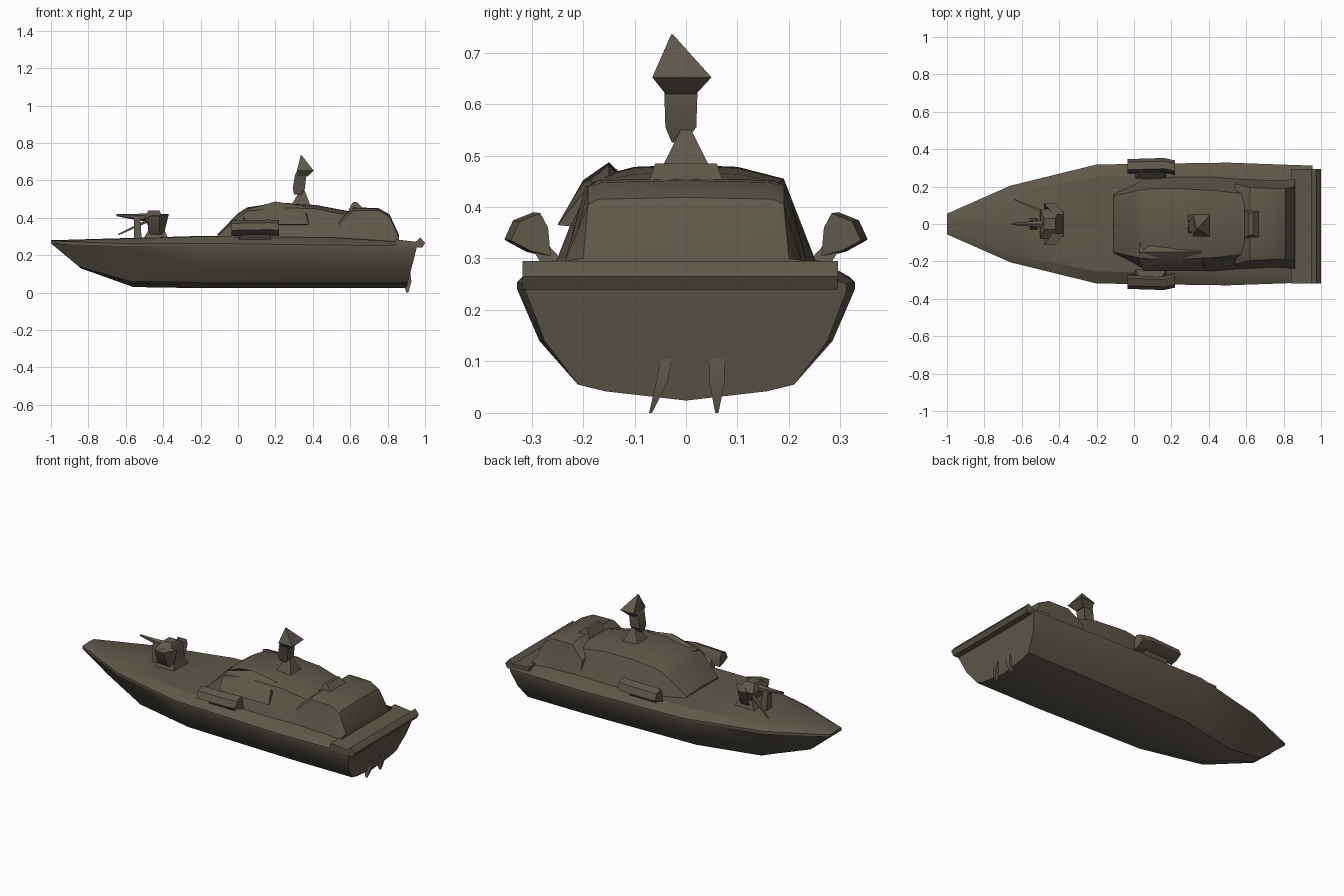
import bpy, bmesh, math
from mathutils import Vector

if "Cube" in bpy.data.objects:
    bpy.data.objects.remove(bpy.data.objects["Cube"])

paint = bpy.data.materials.new("olive_grey")
paint.diffuse_color = (0.115, 0.10, 0.07, 1)
paint.use_nodes = True
paint.node_tree.nodes["Principled BSDF"].inputs["Base Color"].default_value = paint.diffuse_color


def loft(name, rings, smooth=28):
    """Skin equal-length closed rings and cap both ends."""
    bm = bmesh.new()
    vs = [[bm.verts.new(p) for p in r] for r in rings]
    n = len(vs[0])
    for a, b in zip(vs, vs[1:]):
        for i in range(n):
            j = (i + 1) % n
            bm.faces.new((a[i], a[j], b[j], b[i]))
    bm.faces.new(vs[0])
    bm.faces.new(vs[-1])
    bmesh.ops.remove_doubles(bm, verts=bm.verts, dist=1e-5)
    bmesh.ops.recalc_face_normals(bm, faces=bm.faces)
    me = bpy.data.meshes.new(name)
    bm.to_mesh(me)
    bm.free()
    ob = bpy.data.objects.new(name, me)
    bpy.context.collection.objects.link(ob)
    me.materials.append(paint)
    bpy.ops.object.select_all(action='DESELECT')
    ob.select_set(True)
    bpy.context.view_layer.objects.active = ob
    bpy.ops.object.shade_smooth_by_angle(angle=math.radians(smooth))
    return ob


def mirror_ring(half):
    """Half section in +y (ends may lie on y=0) to a full ring."""
    return half + [(x, -y, z) for x, y, z in reversed(half) if abs(y) > 1e-6]


def rect(cx, cy, z, sx, sy):
    return [(cx + a * sx / 2, cy + b * sy / 2, z)
            for a, b in ((-1, -1), (1, -1), (1, 1), (-1, 1))]


def tube(name, path, n=6):
    """Tapered n-sided bar; path items are (x, y, z, radius)."""
    pts = [Vector(p[:3]) for p in path]
    q = (pts[-1] - pts[0]).to_track_quat('Z', 'Y')
    return loft(name, [[p + q @ Vector((r[3] * math.cos(t), r[3] * math.sin(t), 0))
                        for t in [2 * math.pi * (k + .5) / n for k in range(n)]]
                       for p, r in zip(pts, path)])


# Hull: keel x, keel z, chine y, z, side y, z, rail x, y, z, deck z
rings = []
for xk, zk, cy, cz, sy, sz, xr, ry, rz, dz in (
        (-.84, .13, .03, .14, .04, .20, -1.0, .055, .263, .28),
        (-.56, .03, .11, .06, .155, .16, -.66, .205, .25, .29),
        (-.20, .024, .19, .055, .26, .14, -.20, .318, .25, .303),
        (.50, .024, .21, .055, .285, .14, .50, .328, .24, .298),
        (.90, .024, .21, .055, .275, .14, .955, .312, .237, .27)):
    half = [(0, zk), (cy * .75, zk + .018), (cy, cz), (sy, sz),
            (ry, rz), (ry, rz + .014), (ry * .8, dz - .003), (0, dz)]
    rings.append(mirror_ring(
        [(xk + (xr - xk) * min(1, (z - zk) / (rz - zk)), y, z) for y, z in half]))
loft("hull", rings)

# Stern platform with raised aft lip
loft("stern_platform", [[(.84, y, .245), (.985, y, .24), (1.0, y, .265),
                         (.975, y, .295), (.95, y, .272), (.84, y, .285)]
                        for y in (-.318, .295)])


# Superstructure: x, base half width, shoulder y, z, roof y, z
def house(name, stations):
    loft(name, [mirror_ring([(x, b, .27), (x, b - .01, .295), (x, sy, sz), (x, ty, tz), (x, 0, tz + .004)])
                for x, b, sy, sz, ty, tz in stations])


house("cabin", ((-.11, .17, .15, .305, .10, .308), (0, .22, .175, .40, .11, .42),
                (.05, .25, .185, .435, .11, .452), (.22, .262, .19, .455, .10, .478),
                (.42, .262, .18, .448, .10, .464), (.60, .245, .16, .41, .10, .43)))
house("aft_house", ((.54, .245, .215, .37, .17, .39), (.62, .245, .195, .44, .17, .452),
                    (.75, .235, .19, .44, .16, .448), (.81, .235, .19, .405, .17, .415),
                    (.86, .245, .20, .30, .18, .306)))

# Roof fairing on one side of the cabin
loft("roof_fairing", [[(x, -.10, .44), (x, -.15, z), (x, -.20, z - .035),
                       (x + .02, -.25, .365), (x, -.20, .36)]
                      for x, z in ((.03, .44), (.20, .487), (.36, .462))])

# Aft roof hatch, open frame
loft("roof_hatch", [rect(.635, 0, .44, .09, .15), rect(.625, 0, .485, .02, .12)])

# Side launchers, tilted outward
for s, side in ((1, "left"), (-1, "right")):
    sect = [(.275, .305), (.315, .315), (.352, .335), (.335, .372), (.295, .388), (.28, .36)]
    loft(side + "_launcher", [[(x, s * (y + dy), z + dz) for y, z in sect]
                              for x, dy, dz in ((-.035, -.005, -.002), (.16, .001, .002), (.22, -.012, 0))])
    loft(side + "_launcher_bracket", [rect(.09, s * .25, .28, .18, .05),
                                      rect(.09, s * .30, .345, .12, .03)])

# Bow gun
loft("gun_base", [rect(-.44, 0, .28, .14, .15), rect(-.435, 0, .34, .08, .10),
                  rect(-.45, 0, .40, .10, .16), rect(-.45, 0, .438, .06, .06)])
tube("gun_barrel", [(-.65, .0, .415, .006), (-.55, 0, .405, .016), (-.42, 0, .40, .028)])
loft("gun_front_leg", [rect(-.535, 0, .28, .04, .06), rect(-.54, 0, .40, .035, .03)])
for s in (1, -1):
    loft("gun_shield", [[(x, s * .05, .30), (x + .03, s * .05, .42),
                         (x - .02, s * .11, .41), (x - .02, s * .08, .33)]
                        for x in (-.46, -.40)])
tube("gun_side_rod", [(-.64, .13, .31, .004), (-.47, .06, .39, .010)], 4)

# Mast: pyramid foot, bent post, pointed radar head
loft("mast_foot", [rect(.335, 0, .46, .11, .11), rect(.345, 0, .555, .015, .015)])
loft("mast_post", [rect(.32, -.015, .525, .04, .025), rect(.325, -.01, .555, .065, .06),
                   rect(.335, -.01, .63, .06, .065), rect(.35, -.008, .65, .07, .09)])
loft("radar_head", [rect(.345, -.01, .62, .05, .06), rect(.36, -.008, .652, .09, .115),
                    rect(.338, -.027, .735, .004, .004)])

# Rudders under the stern
for y, lean, w in ((.06, 0, .03), (-.06, .022, .022)):
    loft("rudder", [rect(.895, y + lean, .11, .05, w), rect(.905, y + lean * .6, .06, .045, w),
                    rect(.905, y - lean * .4, 0, .01, .006)])
